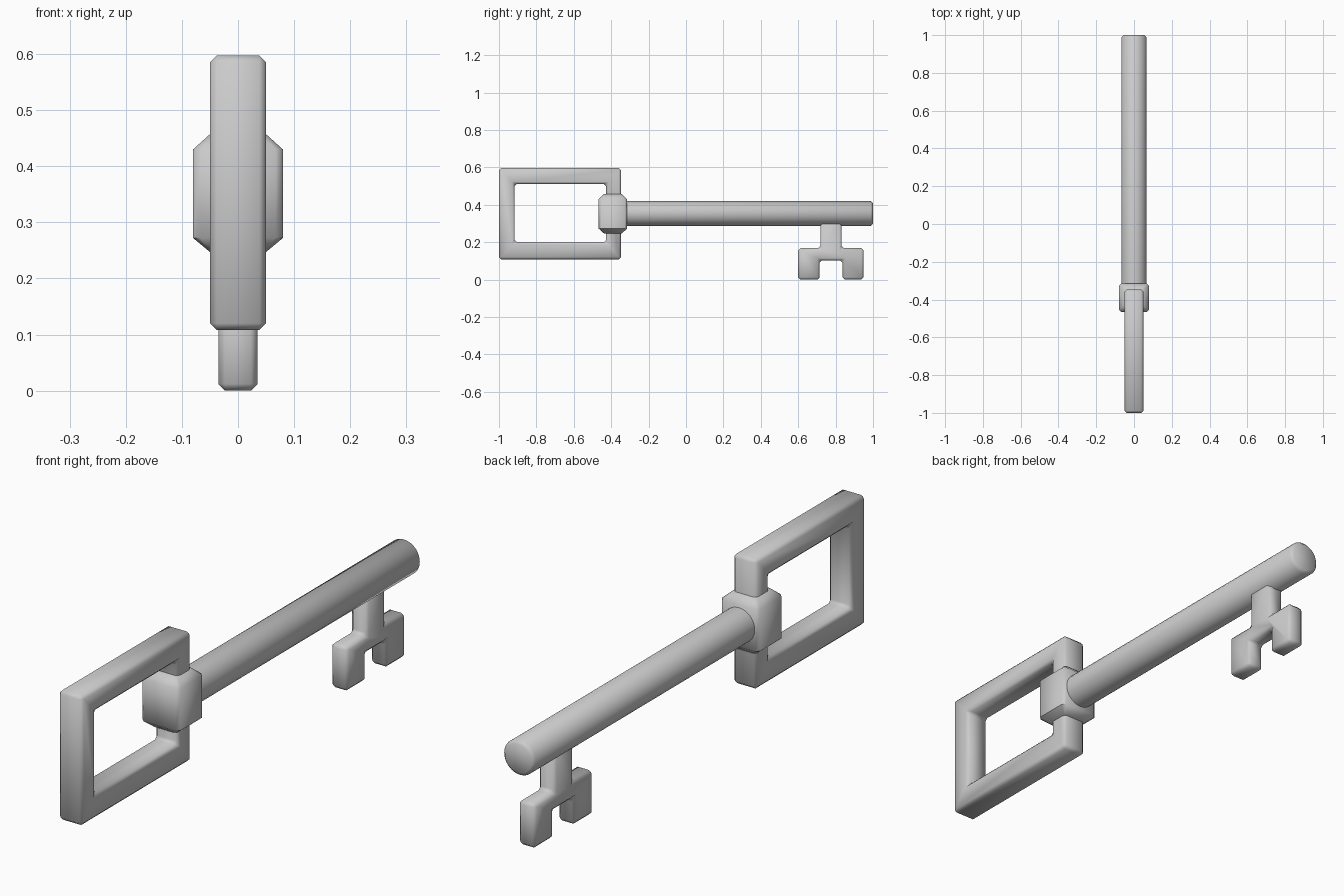
import bpy, bmesh, math

if "Cube" in bpy.data.objects:
    bpy.data.objects.remove(bpy.data.objects["Cube"])


def finish(bm, name, bevel=0.0):
    """Chamfer sharp edges, smooth the chamfers and link the object."""
    bmesh.ops.recalc_face_normals(bm, faces=bm.faces[:])
    if bevel:
        sharp = [e for e in bm.edges if e.calc_face_angle(0) > math.radians(40)]
        bmesh.ops.bevel(bm, geom=sharp, offset=bevel, offset_type='OFFSET',
                        segments=1, profile=0.5, affect='EDGES')
    bmesh.ops.recalc_face_normals(bm, faces=bm.faces[:])
    me = bpy.data.meshes.new(name)
    bm.to_mesh(me)
    bm.free()
    ob = bpy.data.objects.new(name, me)
    bpy.context.collection.objects.link(ob)
    bpy.ops.object.select_all(action='DESELECT')
    ob.select_set(True)
    bpy.context.view_layer.objects.active = ob
    bpy.ops.object.shade_smooth_by_angle(angle=math.radians(50))
    return ob


def extrude_x(bm, half):
    """Extrude flat faces lying at x = -half to x = +half."""
    geom = bmesh.ops.extrude_face_region(bm, geom=bm.faces[:], use_keep_orig=True)['geom']
    verts = [g for g in geom if isinstance(g, bmesh.types.BMVert)]
    bmesh.ops.translate(bm, verts=verts, vec=(2 * half, 0, 0))


def rect(y0, y1, z0, z1):
    return [(y0, z0), (y1, z0), (y1, z1), (y0, z1)]


# Rectangular bow: mitred frame
half = 0.05
bm = bmesh.new()
outer = [bm.verts.new((-half, y, z)) for y, z in rect(-1.0, -0.347, 0.108, 0.597)]
inner = [bm.verts.new((-half, y, z)) for y, z in rect(-0.916, -0.427, 0.2, 0.511)]
for i in range(4):
    j = (i + 1) % 4
    bm.faces.new((outer[i], outer[j], inner[j], inner[i]))
extrude_x(bm, half)
finish(bm, "bow", 0.012)

# Bit: stem with a forked pair of teeth
half = 0.035
profile = [(0.60, 0), (0.715, 0), (0.715, 0.102), (0.836, 0.102), (0.836, 0),
           (0.95, 0), (0.95, 0.168), (0.832, 0.168), (0.832, 0.33),
           (0.718, 0.33), (0.718, 0.168), (0.60, 0.168)]
bm = bmesh.new()
bm.faces.new([bm.verts.new((-half, y, z)) for y, z in profile])
extrude_x(bm, half)
finish(bm, "bit", 0.012)

# Collar: block with clipped corners and sloped ends
bm = bmesh.new()
rings = []
for z, hx, hy, c in ((0.247, 0.05, 0.048, 0.009), (0.272, 0.08, 0.076, 0.013),
                     (0.43, 0.08, 0.076, 0.013), (0.457, 0.05, 0.048, 0.009)):
    pts = [(hx, hy - c), (hx - c, hy), (c - hx, hy), (-hx, hy - c),
           (-hx, c - hy), (c - hx, -hy), (hx - c, -hy), (hx, c - hy)]
    rings.append([bm.verts.new((x, y - 0.391, z)) for x, y in pts])
for a, b in zip(rings, rings[1:]):
    for i in range(8):
        j = (i + 1) % 8
        bm.faces.new((a[i], a[j], b[j], b[i]))
bm.faces.new(rings[0])
bm.faces.new(rings[-1])
finish(bm, "collar")

# Round shaft with chamfered tip
bm = bmesh.new()
rings = [[bm.verts.new((r * math.cos(k * math.tau / 32), y,
                        0.353 + r * math.sin(k * math.tau / 32))) for k in range(32)]
         for y, r in ((-0.36, 0.066), (0.988, 0.066), (1.0, 0.054))]
for a, b in zip(rings, rings[1:]):
    for i in range(32):
        j = (i + 1) % 32
        bm.faces.new((a[i], a[j], b[j], b[i]))
bm.faces.new(rings[0])
bm.faces.new(rings[-1])
finish(bm, "shaft")
